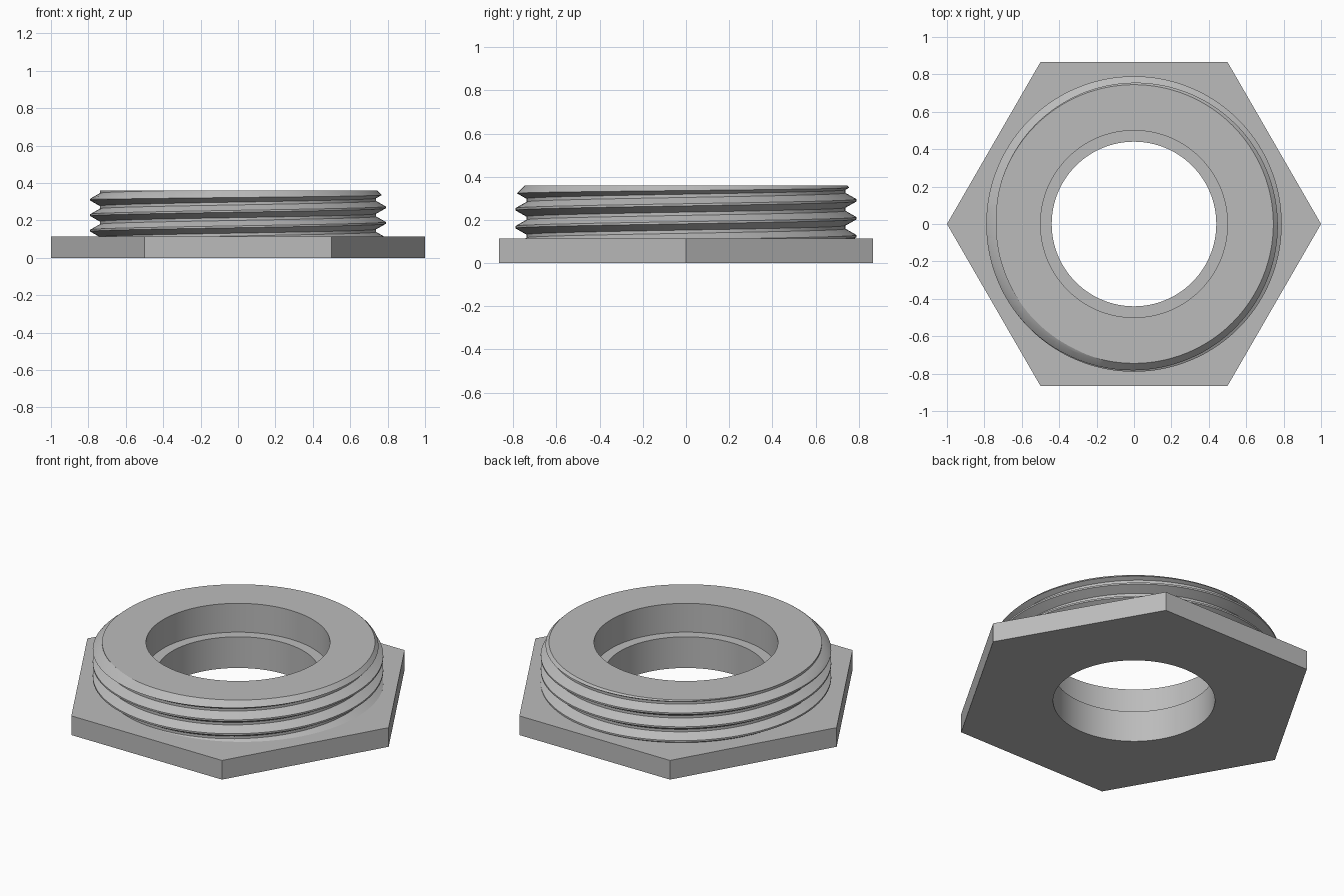
import bpy, bmesh
from math import cos, sin, pi, radians

if "Cube" in bpy.data.objects:
    bpy.data.objects.remove(bpy.data.objects["Cube"])

SEG = 128
PITCH, CREST, ROOT = 0.083, 0.79, 0.739
FLANGE_TOP, TOP, STEP = 0.115, 0.36, 0.187

steel = bpy.data.materials.new("plain grey")
steel.use_nodes = True
steel.diffuse_color = (0.5, 0.5, 0.5, 1)
steel.node_tree.nodes["Principled BSDF"].inputs["Base Color"].default_value = (0.5, 0.5, 0.5, 1)


def finish(bm, name):
    bmesh.ops.recalc_face_normals(bm, faces=bm.faces)
    mesh = bpy.data.meshes.new(name)
    bm.to_mesh(mesh)
    bm.free()
    mesh.materials.append(steel)
    obj = bpy.data.objects.new(name, mesh)
    bpy.context.collection.objects.link(obj)
    return obj


def lathe(name, profile, sides=SEG):
    """Closed solid of stacked rings, profile listed as (radius, z) from bottom to top."""
    bm = bmesh.new()
    rings = [[bm.verts.new((r * cos(2 * pi * i / sides), r * sin(2 * pi * i / sides), z))
              for i in range(sides)] for r, z in profile]
    for a, b in zip(rings, rings[1:]):
        for i in range(sides):
            j = (i + 1) % sides
            bm.faces.new((a[i], a[j], b[j], b[i]))
    bm.faces.new(rings[0])
    bm.faces.new(rings[-1])
    return finish(bm, name)


def screw(name, z_low, z_high):
    """Right-handed threaded rod, trimmed flat at both ends."""
    bm = bmesh.new()
    # one pitch of the thread: crest flat, flank, root flat, flank
    section = [(CREST, -0.005), (CREST, 0.005), (ROOT, 0.034), (ROOT, 0.049)]
    rows = [(r, 0.021 + dz + PITCH * n) for n in range(-3, 7) for r, dz in section]
    cols = []
    for i in range(SEG):
        t = i / SEG
        cols.append([bm.verts.new((r * cos(2 * pi * t), r * sin(2 * pi * t), z + PITCH * t))
                     for r, z in rows])
    for i in range(SEG):
        wrap = len(section) if i == SEG - 1 else 0
        a, b = cols[i], cols[(i + 1) % SEG]
        for k in range(len(rows) - 1 - wrap):
            bm.faces.new((a[k], b[k + wrap], b[k + 1 + wrap], a[k + 1]))
    for z, up in ((z_low, -1), (z_high, 1)):
        bmesh.ops.bisect_plane(bm, geom=bm.verts[:] + bm.edges[:] + bm.faces[:],
                               plane_co=(0, 0, z), plane_no=(0, 0, up), clear_outer=True)
        bmesh.ops.holes_fill(bm, edges=[e for e in bm.edges if e.is_boundary
                                        and all(abs(v.co.z - z) < 1e-4 for v in e.verts)], sides=0)
    return finish(bm, name)


def combine(obj, other, operation):
    mod = obj.modifiers.new(operation.lower(), "BOOLEAN")
    mod.object, mod.operation, mod.solver = other, operation, "EXACT"
    bpy.context.view_layer.objects.active = obj
    bpy.ops.object.modifier_apply(modifier=mod.name)
    bpy.data.objects.remove(other)


# Threaded collar with chamfered top
body = screw("threaded_hex_bushing", 0.03, 0.42)
combine(body, lathe("chamfer_envelope", [(0.9, 0.06), (0.9, 0.205), (0.745, TOP)]), "INTERSECT")

# Hexagonal flange
combine(body, lathe("hex_flange", [(1, 0), (1, FLANGE_TOP)], 6), "UNION")

# Stepped bore
combine(body, lathe("stepped_bore", [(0.44, -0.1), (0.44, STEP), (0.5, STEP), (0.5, 0.6)]), "DIFFERENCE")

bpy.ops.object.select_all(action="DESELECT")
body.select_set(True)
bpy.context.view_layer.objects.active = body
bpy.ops.object.shade_smooth_by_angle(angle=radians(25))
